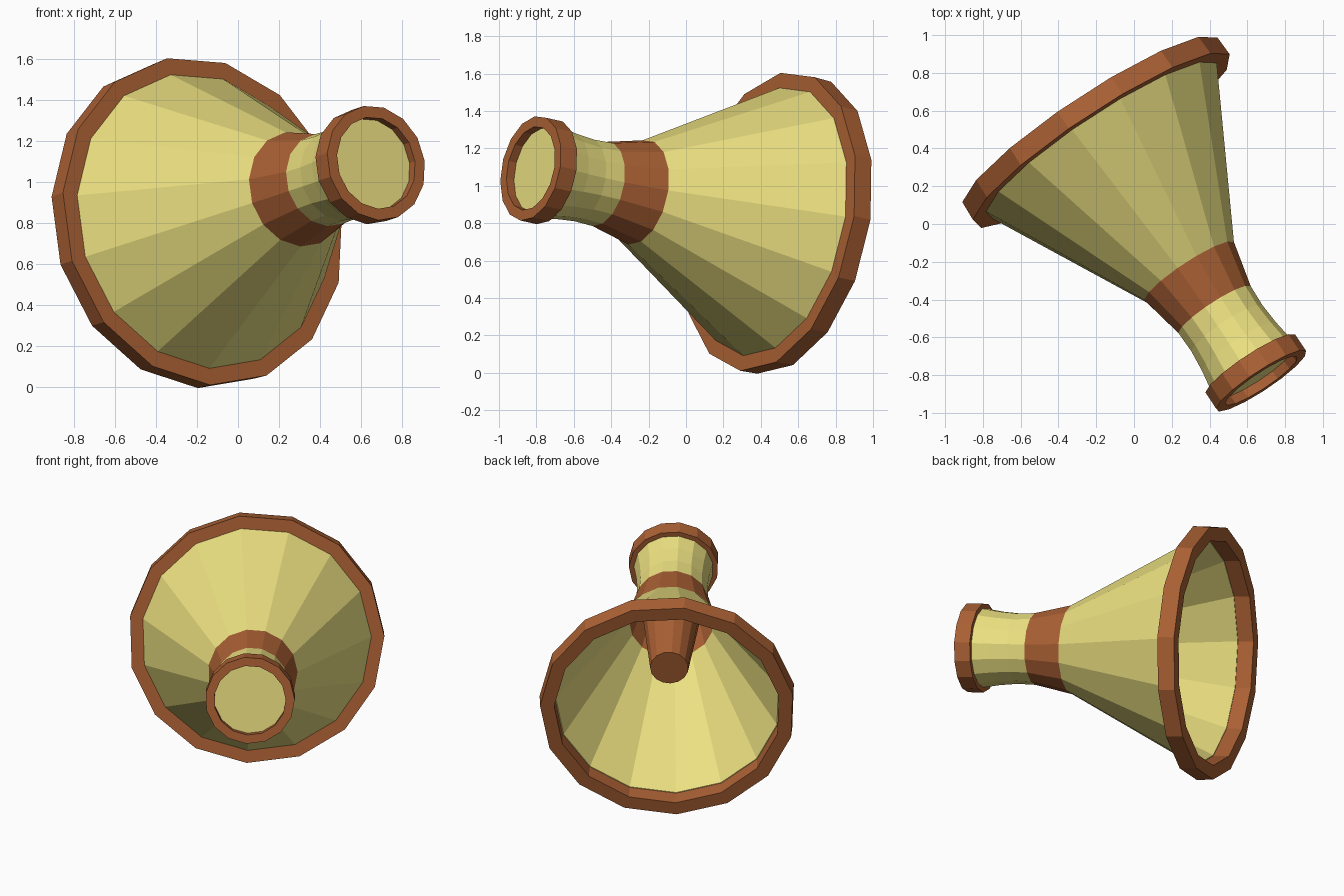
import bpy, bmesh
from math import sin, cos, radians, tau
from mathutils import Vector, Matrix

if "Cube" in bpy.data.objects:
    bpy.data.objects.remove(bpy.data.objects["Cube"])

SIDES = 15
PHASE = radians(2)

# Tilted horn axis: local z runs from the wide rim to the mouthpiece
yaw, tilt = radians(33.5), radians(10.5)
axis = Vector((sin(yaw) * cos(tilt), -cos(yaw) * cos(tilt), sin(tilt)))
right = Vector((cos(yaw), sin(yaw), 0))
up = axis.cross(right)
frame = Matrix((right, up, axis)).transposed().to_4x4()
frame.translation = (-0.17, 0.445, 0.81)


def material(name, color):
    m = bpy.data.materials.new(name)
    m.diffuse_color = (*color, 1)
    m.use_nodes = True
    m.node_tree.nodes["Principled BSDF"].inputs["Base Color"].default_value = m.diffuse_color
    return m


YELLOW = material("pale_yellow", (0.84, 0.75, 0.22))
BROWN = material("copper_brown", (0.41, 0.12, 0.035))


def lathe(name, profile, mat, ring=False):
    """Turn (radius, height) points about the axis; close as a ring or cap both ends."""
    bm = bmesh.new()
    loops = []
    for r, s in profile:
        loops.append([bm.verts.new((r * cos(PHASE + tau * i / SIDES),
                                    r * sin(PHASE + tau * i / SIDES), s))
                      for i in range(SIDES)])
    pairs = list(zip(loops, loops[1:]))
    if ring:
        pairs.append((loops[-1], loops[0]))
    for a, b in pairs:
        for i in range(SIDES):
            j = (i + 1) % SIDES
            bm.faces.new((a[i], a[j], b[j], b[i]))
    if not ring:
        bm.faces.new(loops[0])
        bm.faces.new(loops[-1])
    bmesh.ops.recalc_face_normals(bm, faces=bm.faces)
    bm.transform(frame)
    mesh = bpy.data.meshes.new(name)
    bm.to_mesh(mesh)
    bm.free()
    mesh.materials.append(mat)
    obj = bpy.data.objects.new(name, mesh)
    bpy.context.collection.objects.link(obj)
    return obj


# Wide end rim
lathe("bell_rim", [(0.72, -0.11), (0.81, -0.11), (0.815, 0.0), (0.72, 0.0)], BROWN, True)

# Flaring bell, a thin shell open at the rim
lathe("bell", [(0.735, -0.005), (0.285, 0.852), (0.268, 0.852), (0.715, -0.005)], YELLOW, True)

# Brown collar joining bell and neck
lathe("collar", [(0.285, 0.852), (0.23, 1.10), (0.21, 1.10), (0.268, 0.852)], BROWN, True)

# Narrow neck; its front cap is the panel inside the mouthpiece
lathe("neck", [(0.23, 1.10), (0.226, 1.22), (0.236, 1.34), (0.253, 1.45), (0.23, 1.505)], YELLOW)

# Mouthpiece ring
lathe("mouthpiece_ring", [(0.23, 1.45), (0.285, 1.45), (0.285, 1.555), (0.228, 1.555)], BROWN, True)

# Tapered core inside the bell
lathe("inner_core", [(0.122, 0.36), (0.205, 1.11)], BROWN)
